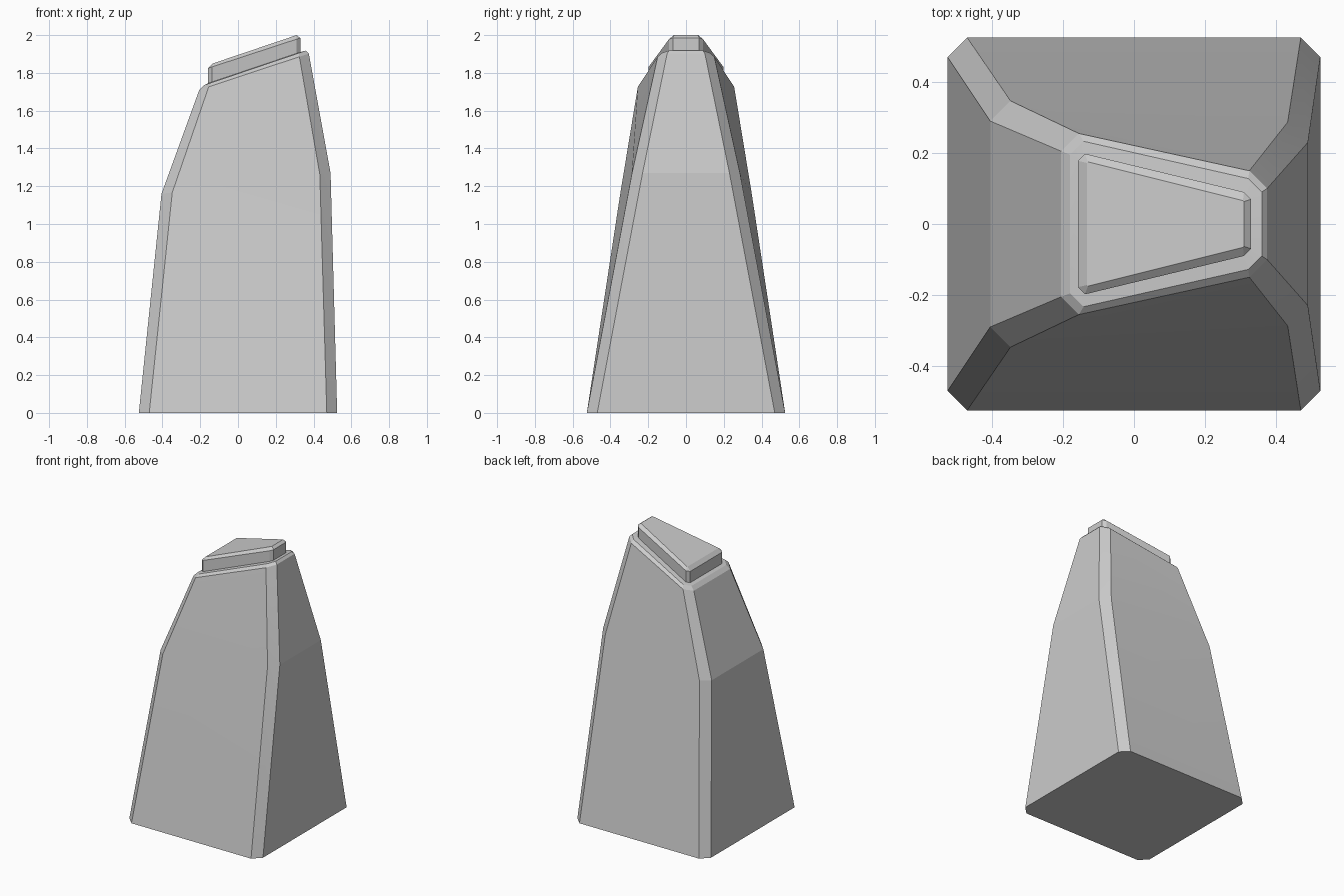
import bpy, bmesh, math

if "Cube" in bpy.data.objects:
    bpy.data.objects.remove(bpy.data.objects["Cube"])


def ring(xl, hl, xr, hr, c, zl, zr):
    """Chamfered trapezoid section: end faces at xl/xr with half widths hl/hr, tilted from zl to zr."""
    half = [(xl, hl), (xl + c, hl + c), (xr - c, hr + c), (xr, hr)]
    outline = half + [(x, -y) for x, y in reversed(half)]
    return [(x, y, zl + (zr - zl) * (x - xl) / (xr - xl)) for x, y in outline]


def loft(name, sections):
    bm = bmesh.new()
    loops = [[bm.verts.new(p) for p in ring(*s)] for s in sections]
    for a, b in zip(loops, loops[1:]):
        for i in range(8):
            j = (i + 1) % 8
            bm.faces.new((a[i], a[j], b[j], b[i]))
    bm.faces.new(loops[0])
    bm.faces.new(loops[-1])
    bmesh.ops.recalc_face_normals(bm, faces=bm.faces)
    mesh = bpy.data.meshes.new(name)
    bm.to_mesh(mesh)
    bm.free()
    obj = bpy.data.objects.new(name, mesh)
    bpy.context.collection.objects.link(obj)
    bpy.ops.object.select_all(action='DESELECT')
    obj.select_set(True)
    bpy.context.view_layer.objects.active = obj
    bpy.ops.object.shade_smooth_by_angle(angle=math.radians(8))
    return obj


# Leaning pillar with chamfered corners, rim bevel, ledge and raised slanted cap
loft("pillar", [
    (-0.525, 0.470, 0.525, 0.470, 0.055, 0.00, 0.00),    # base
    (-0.405, 0.290, 0.490, 0.230, 0.057, 1.16, 1.27),    # bend
    (-0.205, 0.205, 0.375, 0.100, 0.050, 1.71, 1.902),   # rim
    (-0.180, 0.195, 0.360, 0.090, 0.038, 1.735, 1.918),  # rim bevel
    (-0.158, 0.178, 0.330, 0.070, 0.020, 1.745, 1.910),  # ledge
    (-0.158, 0.178, 0.330, 0.070, 0.020, 1.825, 1.985),  # cap sides
    (-0.133, 0.172, 0.310, 0.063, 0.003, 1.850, 2.000),  # cap top
])
